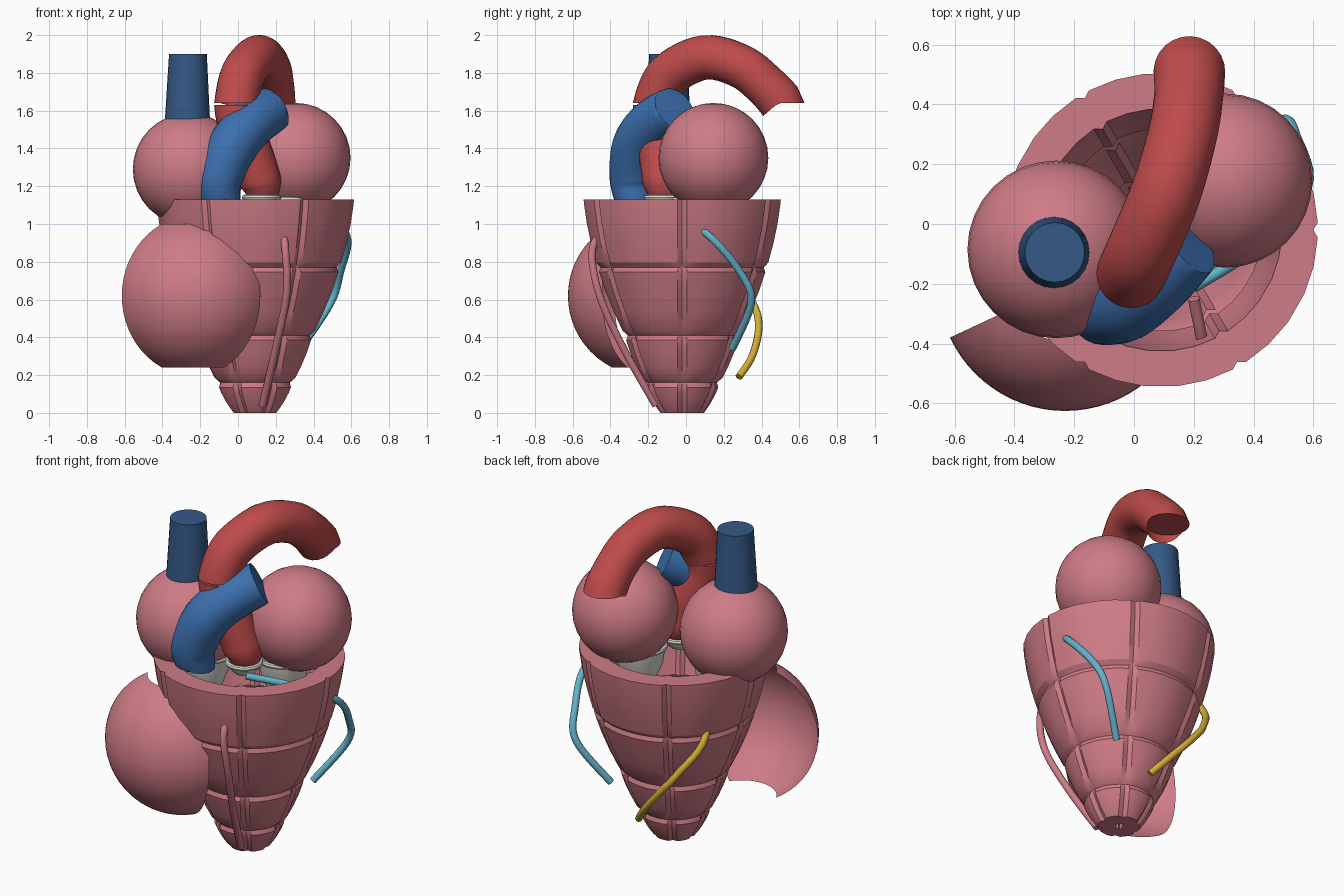
import bpy, bmesh, math
from mathutils import Vector

if "Cube" in bpy.data.objects:
    bpy.data.objects.remove(bpy.data.objects["Cube"])


def material(name, rgb):
    m = bpy.data.materials.new(name)
    m.use_nodes = True
    m.diffuse_color = (*rgb, 1)
    bsdf = m.node_tree.nodes["Principled BSDF"]
    bsdf.inputs["Base Color"].default_value = (*rgb, 1)
    bsdf.inputs["Roughness"].default_value = 0.6
    return m


PINK = material("muscle pink", (0.62, 0.2, 0.24))
RED = material("artery red", (0.52, 0.07, 0.07))
BLUE = material("vein blue", (0.045, 0.16, 0.43))
NAVY = material("dark vein blue", (0.035, 0.1, 0.24))
CYAN = material("coronary cyan", (0.13, 0.45, 0.6))
YELLOW = material("nerve yellow", (0.65, 0.42, 0.04))
WHITE = material("valve white", (0.7, 0.7, 0.64))


def finish(name, bm, mat, angle=40, recalc=True):
    if recalc:
        bmesh.ops.recalc_face_normals(bm, faces=bm.faces)
    me = bpy.data.meshes.new(name)
    bm.to_mesh(me)
    bm.free()
    me.materials.append(mat)
    ob = bpy.data.objects.new(name, me)
    bpy.context.collection.objects.link(ob)
    bpy.ops.object.select_all(action='DESELECT')
    ob.select_set(True)
    bpy.context.view_layer.objects.active = ob
    bpy.ops.object.shade_smooth_by_angle(angle=math.radians(angle))
    return ob


def skin(bm, rows, wrap_u=True, wrap_v=False):
    """Bridge rows of vertices with quads."""
    n, k = len(rows), len(rows[0])
    for i in range(n if wrap_v else n - 1):
        a, b = rows[i], rows[(i + 1) % n]
        for j in range(k if wrap_u else k - 1):
            bm.faces.new((a[j], a[(j + 1) % k], b[(j + 1) % k], b[j]))


def tube(name, points, radii, mat, sides=24, steps=6, start=None, end=None):
    """Smooth tube through points, with optional end directions."""
    p = [Vector(q) for q in points]
    r = list(radii) if isinstance(radii, (list, tuple)) else [radii] * len(p)
    path, sizes = [], []
    last = len(p) - 1
    for i in range(last):
        a, b, c, d = p[max(i - 1, 0)], p[i], p[i + 1], p[min(i + 2, last)]
        for s in range(steps):
            t = s / steps
            path.append(0.5 * (2 * b + (c - a) * t + (2 * a - 5 * b + 4 * c - d) * t ** 2
                               + (3 * b - a - 3 * c + d) * t ** 3))
            sizes.append(r[i] + (r[i + 1] - r[i]) * t)
    path.append(p[-1])
    sizes.append(r[-1])
    n = len(path)
    tan = [(path[min(i + 1, n - 1)] - path[max(i - 1, 0)]).normalized() for i in range(n)]
    if start:
        tan[0] = Vector(start).normalized()
    if end:
        tan[-1] = Vector(end).normalized()
    bm = bmesh.new()
    side = tan[0].orthogonal().normalized()
    rows = []
    for i in range(n):
        if i:
            side = tan[i - 1].rotation_difference(tan[i]) @ side
        up = tan[i].cross(side)
        rows.append([bm.verts.new(path[i] + sizes[i] * (math.cos(w) * side + math.sin(w) * up))
                     for w in (math.tau * j / sides for j in range(sides))])
    skin(bm, rows)
    bm.faces.new(rows[0])
    bm.faces.new(rows[-1])
    return finish(name, bm, mat)


def ball(name, centre, radius):
    bm = bmesh.new()
    bmesh.ops.create_uvsphere(bm, u_segments=32, v_segments=16, radius=radius)
    bmesh.ops.translate(bm, verts=bm.verts, vec=centre)
    return finish(name, bm, PINK)


# Ventricle wall: thick open cup, grooved into four tiers of six panels
CX, CY = 0.09, -0.02
tiers = [(0, 0.115), (0.16, 0.2), (0.41, 0.305), (0.77, 0.45), (1.13, 0.525)]
GROOVE, EDGE = 0.016, 0.025
profile = []  # height, outer radius, groove row
for i, ((z0, r0), (z1, r1)) in enumerate(zip(tiers, tiers[1:])):
    for t in (0, EDGE / (z1 - z0), 0.35, 0.65, 1 - EDGE / (z1 - z0)):
        bulge = 0.04 * t * (1 - t)
        profile.append((z0 + (z1 - z0) * t, r0 + (r1 - r0) * t + bulge, t == 0 and i > 0))
profile.append((*tiers[-1], False))


def cup_ring(bm, z, radius, grooved, seams=True):
    ring = []
    for s in range(6):
        half = min(0.2, EDGE / radius / (math.pi / 3))
        for f in (0, half, 0.2 + half / 2, 0.4, 0.6, 0.8 - half / 2, 1 - half):
            drop = GROOVE if grooved or (seams and f == 0) else 0
            a = (s + f) * math.pi / 3
            rr = radius - drop
            ring.append(bm.verts.new((CX + rr * math.cos(a), CY + rr * math.sin(a), z)))
    return ring


bm = bmesh.new()
rows = [cup_ring(bm, *row) for row in profile]
for z, radius, grooved in reversed(profile):
    wall = 0.085 + 0.035 * min(1, z / 0.4)
    rows.append(cup_ring(bm, z, radius - wall + (2 * GROOVE if grooved else 0), grooved))
skin(bm, rows, wrap_v=True)
finish("ventricle_wall", bm, PINK, 28)

# Right ventricle flap: open part of a sphere with its poles cut away
bm = bmesh.new()
C, R = Vector((-0.23, -0.2, 0.62)), 0.425
rows = []
for i in range(21):
    th = math.radians(27 + 126 * i / 20)
    row = []
    for j in range(25):
        ph = math.radians(205 + 120 * j / 24)
        row.append(bm.verts.new(C + R * Vector((math.sin(th) * math.cos(ph),
                                                math.sin(th) * math.sin(ph), math.cos(th)))))
    rows.append(row)
skin(bm, rows, wrap_u=False)
bmesh.ops.reverse_faces(bm, faces=[f for f in bm.faces if f.normal.dot(f.calc_center_median() - C) < 0])
bm.normal_update()
if sum(f.normal.dot(f.calc_center_median() - C) for f in bm.faces) < 0:
    bmesh.ops.reverse_faces(bm, faces=bm.faces)
finish("right_ventricle_flap", bm, PINK, recalc=False)

# Atria
ball("right_atrium", (-0.26, -0.085, 1.29), 0.297)
ball("left_atrium", (0.305, 0.145, 1.35), 0.291)

# Great vessels
tube("upper_vein", [(-0.268, -0.095, 1.5), (-0.265, -0.095, 1.9)], [0.122, 0.1], NAVY, steps=2)
tube("aorta_root", [(0.125, -0.12, 1.14), (0.12, -0.12, 1.22), (0.06, -0.14, 1.4),
                    (0.0, -0.165, 1.55), (-0.01, -0.165, 1.63)],
     [0.075, 0.11, 0.115, 0.112, 0.116], RED, start=(0, 0, 1), end=(0, 0, 1))
tube("aorta_arch", [(-0.01, -0.165, 1.64), (0.025, -0.09, 1.79), (0.105, 0.1, 1.882),
                    (0.16, 0.29, 1.835), (0.182, 0.42, 1.735), (0.185, 0.508, 1.64)],
     [0.116, 0.118, 0.118, 0.116, 0.115, 0.12], RED, start=(0, 0, 1), end=(0, 0, -1))
tube("pulmonary_trunk", [(-0.09, -0.27, 1.13), (-0.1, -0.28, 1.24), (-0.03, -0.26, 1.41),
                         (0.07, -0.18, 1.53), (0.185, -0.06, 1.61)],
     [0.105, 0.125, 0.132, 0.13, 0.12], BLUE, start=(0.2, 0, 1), end=(0.8, 0.6, 0.5))

# Coronary vessels on and through the wall
tube("left_artery_branch", [(0.2, -0.21, 1.11), (0.4, -0.08, 1.06), (0.575, 0.12, 0.94),
                            (0.54, 0.29, 0.74), (0.49, 0.345, 0.58), (0.33, 0.245, 0.34)],
     0.02, CYAN, sides=10)
tube("front_artery_branch", [(0.2, -0.25, 1.06), (0.23, -0.4, 0.98), (0.25, -0.495, 0.87),
                             (0.257, -0.46, 0.63), (0.2, -0.33, 0.34), (0.13, -0.16, 0.04)],
     0.02, PINK, sides=10)
tube("rear_branch", [(-0.15, 0.0, 1.1), (-0.29, 0.225, 0.78), (-0.2, 0.355, 0.58),
                     (-0.1, 0.385, 0.45), (0.03, 0.35, 0.3), (0.12, 0.28, 0.19)],
     0.02, YELLOW, sides=10)


# Valves: a ring and a hollow leaflet funnel under each opening
def valve(name, x, y, z, radius, depth):
    bm = bmesh.new()
    section = [(radius + 0.015 * math.cos(a), z + 0.015 * math.sin(a))
               for a in (math.tau * i / 8 for i in range(8))]
    funnel = [(radius, z), (radius * 0.9, z - depth * 0.5), (radius * 0.6, z - depth)]
    for outline, closed in ((section, True), (funnel, False)):
        rows = [[bm.verts.new((x + rr * math.cos(a), y + rr * math.sin(a), h))
                 for a in (math.tau * j / 24 for j in range(24))] for rr, h in outline]
        skin(bm, rows, wrap_v=closed)
    finish(name, bm, WHITE)


valve("left_inlet_valve", 0.25, 0.08, 1.13, 0.14, 0.2)
valve("right_inlet_valve", -0.15, -0.08, 1.11, 0.13, 0.2)
valve("aortic_valve", 0.125, -0.12, 1.14, 0.09, 0.06)
